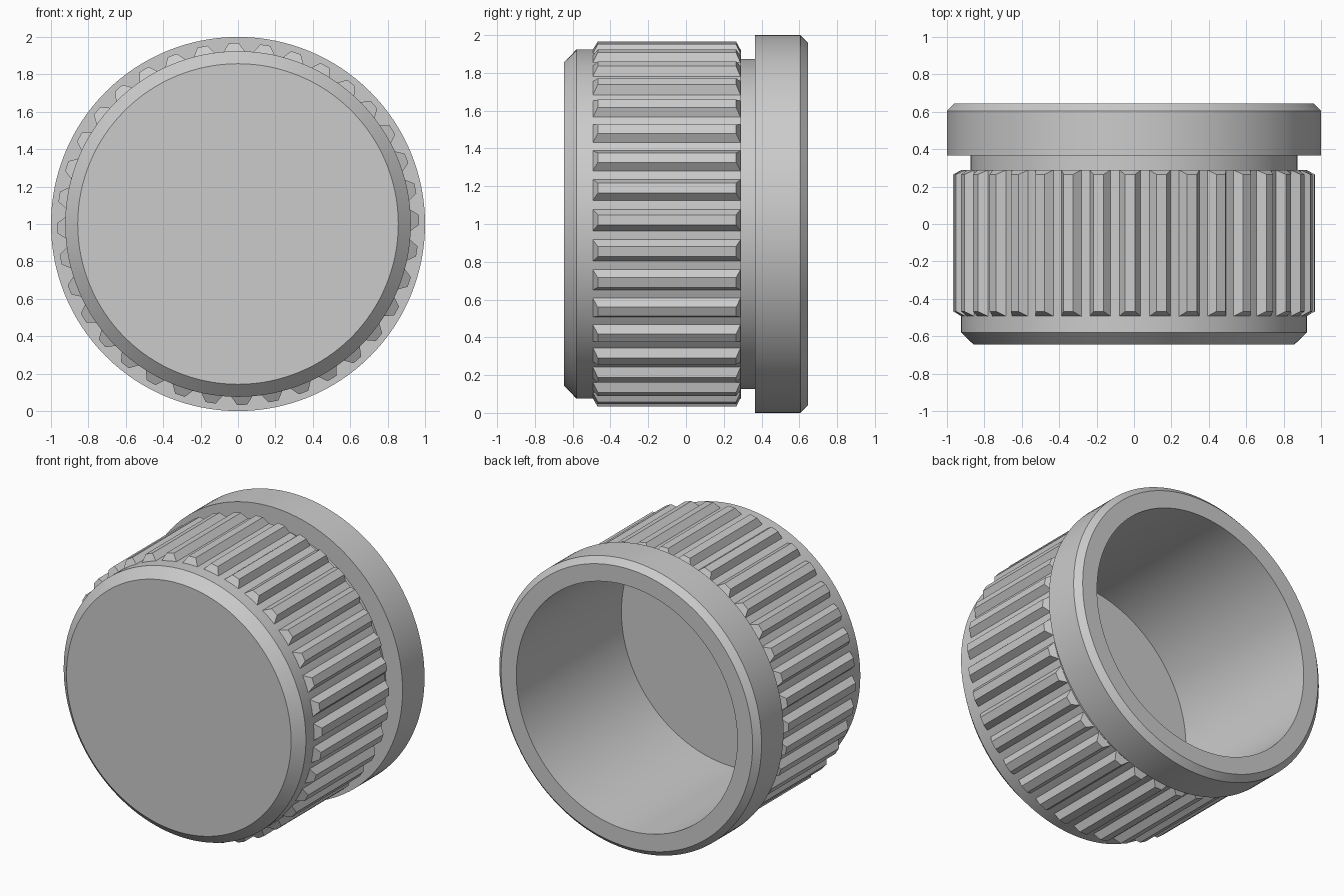
import bpy
import bmesh
from math import cos, sin, pi, radians
from mathutils import Matrix, Vector

SEGMENTS = 128
RIDGES = 36
CENTRE = Vector((0, 0, 1))

cube = bpy.data.objects.get("Cube")
if cube:
    bpy.data.objects.remove(cube, do_unlink=True)


def make_object(name, bm):
    bmesh.ops.recalc_face_normals(bm, faces=bm.faces)
    mesh = bpy.data.meshes.new(name)
    bm.to_mesh(mesh)
    bm.free()
    obj = bpy.data.objects.new(name, mesh)
    obj.location = CENTRE
    bpy.context.collection.objects.link(obj)
    return obj


def lathe(name, profile):
    """Turn (radius, y) points around the y axis and cap both ends."""
    bm = bmesh.new()
    rings = []
    for r, y in profile:
        angles = [2 * pi * i / SEGMENTS for i in range(SEGMENTS)]
        rings.append([bm.verts.new((r * cos(a), y, r * sin(a))) for a in angles])
    for a, b in zip(rings, rings[1:]):
        for i in range(SEGMENTS):
            j = (i + 1) % SEGMENTS
            bm.faces.new((a[i], a[j], b[j], b[i]))
    bm.faces.new(rings[0])
    bm.faces.new(rings[-1])
    return make_object(name, bm)


# Hollow cap: closed front, neck groove, rear flange, open bore
body = lathe("cap_body", [
    (0.857, -0.645), (0.924, -0.58), (0.924, 0.29),
    (0.873, 0.29), (0.873, 0.365),
    (1.0, 0.365), (1.0, 0.605), (0.96, 0.645),
    (0.843, 0.645), (0.843, -0.5),
])
bpy.ops.object.select_all(action="DESELECT")
body.select_set(True)
bpy.context.view_layer.objects.active = body
bpy.ops.object.shade_smooth_by_angle(angle=radians(25))

# Grip ridges: tapered bars repeated around the body
bm = bmesh.new()
for k in range(RIDGES):
    bar = bmesh.ops.create_cube(bm, size=1)["verts"]
    for v in bar:
        top = v.co.z > 0
        half_width = 0.027 if top else 0.059
        front, back = (-0.467, 0.265) if top else (-0.495, 0.29)
        v.co = (half_width if v.co.x > 0 else -half_width,
                back if v.co.y > 0 else front,
                0.967 if top else 0.919)
    turn = Matrix.Rotation(2 * pi * k / RIDGES - radians(1.3), 4, "Y")
    bmesh.ops.transform(bm, matrix=turn, verts=bar)
make_object("grip_ridges", bm)
